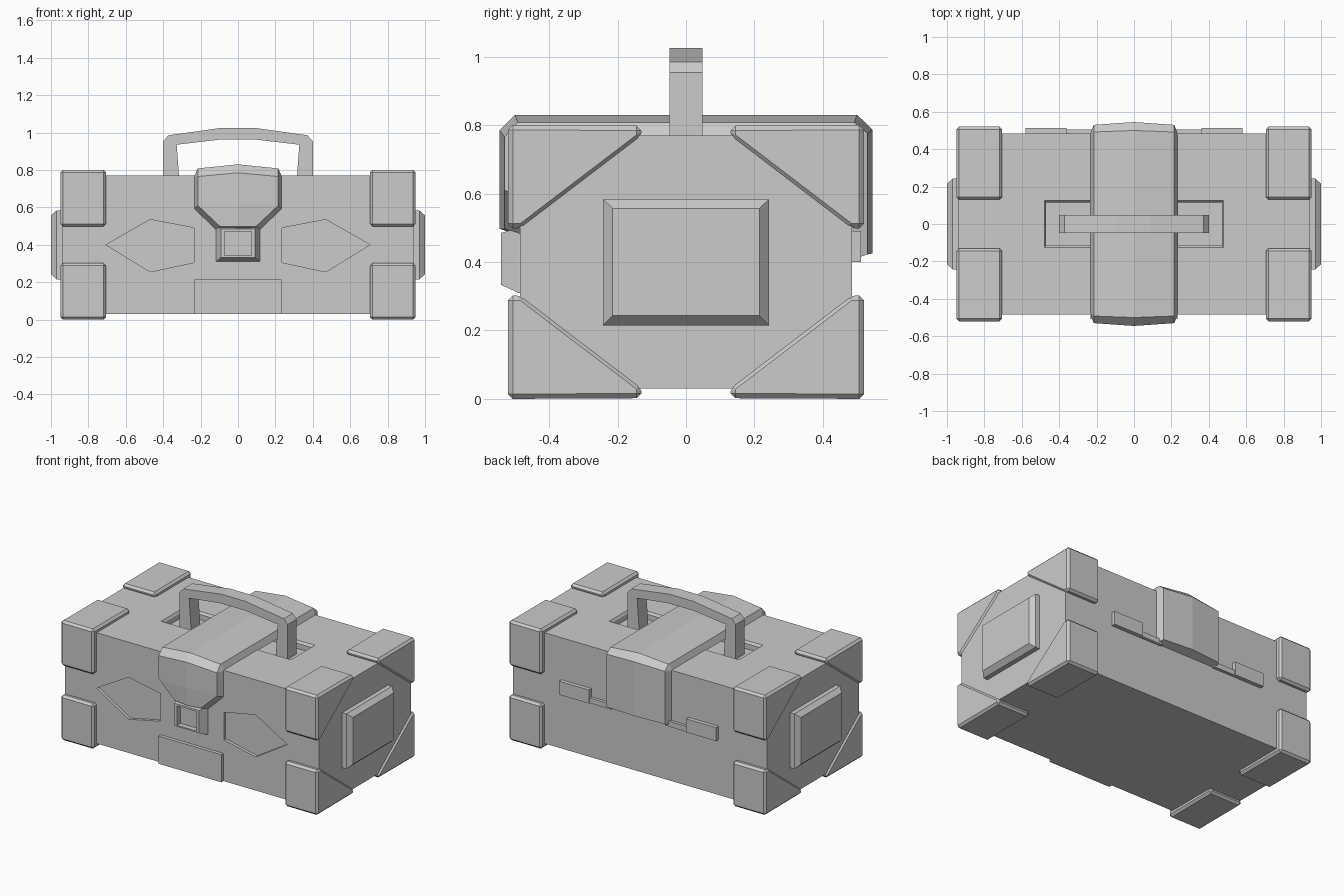
import bpy, bmesh

if "Cube" in bpy.data.objects:
    bpy.data.objects.remove(bpy.data.objects["Cube"])

AX = {"x": (1, 2, 0), "y": (0, 2, 1), "z": (0, 1, 2)}


def finish(name, bm):
    bmesh.ops.remove_doubles(bm, verts=bm.verts, dist=1e-5)
    bmesh.ops.recalc_face_normals(bm, faces=bm.faces)
    me = bpy.data.meshes.new(name)
    bm.to_mesh(me)
    bm.free()
    ob = bpy.data.objects.new(name, me)
    bpy.context.collection.objects.link(ob)
    return ob


def loft(name, loops, closed=True):
    """Skin a list of equal-length point loops and cap both ends."""
    bm = bmesh.new()
    rings = [[bm.verts.new(p) for p in loop] for loop in loops]
    n = len(rings[0])
    for a, b in zip(rings, rings[1:]):
        for i in range(n if closed else n - 1):
            j = (i + 1) % n
            bm.faces.new((a[i], a[j], b[j], b[i]))
    bm.faces.new(rings[0])
    bm.faces.new(rings[-1])
    return finish(name, bm)


def prism(name, axis, layers, mirror=(1, 1), bevel=0.0):
    """Layers are (depth, profile) pairs stacked along the axis."""
    u, v, w = AX[axis]
    loops = []
    for d, prof in layers:
        loop = []
        for a, b in prof:
            p = [0, 0, 0]
            p[u], p[v], p[w] = a, b, d
            loop.append(p)
        loops.append(loop)
    ob = loft(name, loops)
    if bevel:
        m = ob.modifiers.new("bevel", "BEVEL")
        m.width, m.segments, m.limit_method = bevel, 1, "ANGLE"
    return ob


def rect(a0, a1, b0, b1):
    return [(a0, b0), (a1, b0), (a1, b1), (a0, b1)]


def box(name, x0, x1, y0, y1, z0, z1):
    return prism(name, "z", [(z0, rect(x0, x1, y0, y1)), (z1, rect(x0, x1, y0, y1))])


def cut(target, cutter):
    cutter.hide_render = True
    m = target.modifiers.new("cut", "BOOLEAN")
    m.operation, m.solver, m.object = "DIFFERENCE", "EXACT", cutter
    bpy.context.view_layer.objects.active = target
    bpy.ops.object.modifier_apply(modifier=m.name)
    bpy.data.objects.remove(cutter)


# case body with handle well and recessed front panels
body = box("case_body", -0.94, 0.94, -0.485, 0.485, 0.03, 0.77)
cut(body, prism("handle_well", "z", [(0.72, rect(-0.47, 0.47, -0.115, 0.115)),
                                     (0.755, rect(-0.47, 0.47, -0.115, 0.115)),
                                     (0.775, rect(-0.483, 0.483, -0.13, 0.13))]))
for s in (-1, 1):
    panel = [(s * x, z) for x, z in
             ((0.235, 0.49), (0.47, 0.535), (0.705, 0.40), (0.47, 0.255), (0.235, 0.305))]
    cut(body, prism("panel_recess", "y", [(-0.6, panel), (-0.465, panel)]))

# eight corner guards with diagonal inner edge
guard = [(0.13, 0.765), (0.13, 0.798), (0.52, 0.80), (0.52, 0.498), (0.48, 0.498)]
for sx in (-1, 1):
    for sy in (-1, 1):
        for sz in (-1, 1):
            prof = [(sy * y, 0.4 + sz * (z - 0.4)) for y, z in guard]
            prism("corner_guard", "x", [(sx * 0.705, prof), (sx * 0.95, prof)], bevel=0.014)
    # raised end plates
    prism("end_plate", "x", [(sx * 0.92, rect(-0.242, 0.242, 0.215, 0.583)),
                             (sx * 0.97, rect(-0.242, 0.242, 0.215, 0.583)),
                             (sx * 1.0, rect(-0.215, 0.215, 0.243, 0.557))])
    # rear hinges
    a, b, c = sorted((sx * 0.36, sx * 0.58)) + [sx * 0.2]
    box("hinge_plate", a, b, 0.47, 0.512, 0.40, 0.49)
    lo, hi = sorted((c, sx * 0.37))
    box("hinge_pin", lo, hi, 0.47, 0.505, 0.40, 0.435)

# arched strap: stations of (half width, base yz, edge yz, centre yz)
stations = [
    (0.235, (0.48, 0.405), (0.53, 0.422), (0.545, 0.425)),
    (0.235, (0.48, 0.765), (0.53, 0.775), (0.545, 0.787)),
    (0.235, (0.47, 0.765), (0.492, 0.808), (0.50, 0.83)),
    (0.235, (-0.47, 0.765), (-0.492, 0.808), (-0.50, 0.83)),
    (0.235, (-0.48, 0.765), (-0.53, 0.765), (-0.545, 0.785)),
    (0.235, (-0.48, 0.59), (-0.53, 0.61), (-0.545, 0.61)),
    (0.115, (-0.48, 0.475), (-0.53, 0.497), (-0.545, 0.497)),
]
loft("strap", [[(-w, *b), (0.02 - w, *e), (0, *c), (w - 0.02, *e), (w, *b)]
               for w, b, e, c in stations], closed=False)

# latch with sunken centre
prism("latch", "y", [(-0.47, rect(-0.117, 0.117, 0.31, 0.50)),
                     (-0.49, rect(-0.117, 0.117, 0.31, 0.50)),
                     (-0.54, rect(-0.09, 0.09, 0.333, 0.485)),
                     (-0.54, rect(-0.072, 0.072, 0.342, 0.472)),
                     (-0.505, rect(-0.072, 0.072, 0.342, 0.472))])

# lower front plate
box("front_plate", -0.233, 0.233, -0.508, -0.47, 0.03, 0.215)

# carrying handle
outer = [(0.40, 0.72), (0.40, 0.953), (0.372, 0.985), (0.09, 1.025)]
inner = [(0.09, 0.963), (0.328, 0.935), (0.312, 0.72)]
arch = (outer + [(-x, z) for x, z in outer[::-1]]
        + [(-x, z) for x, z in inner[::-1]] + inner)
prism("handle", "y", [(-0.048, arch), (0.048, arch)])
